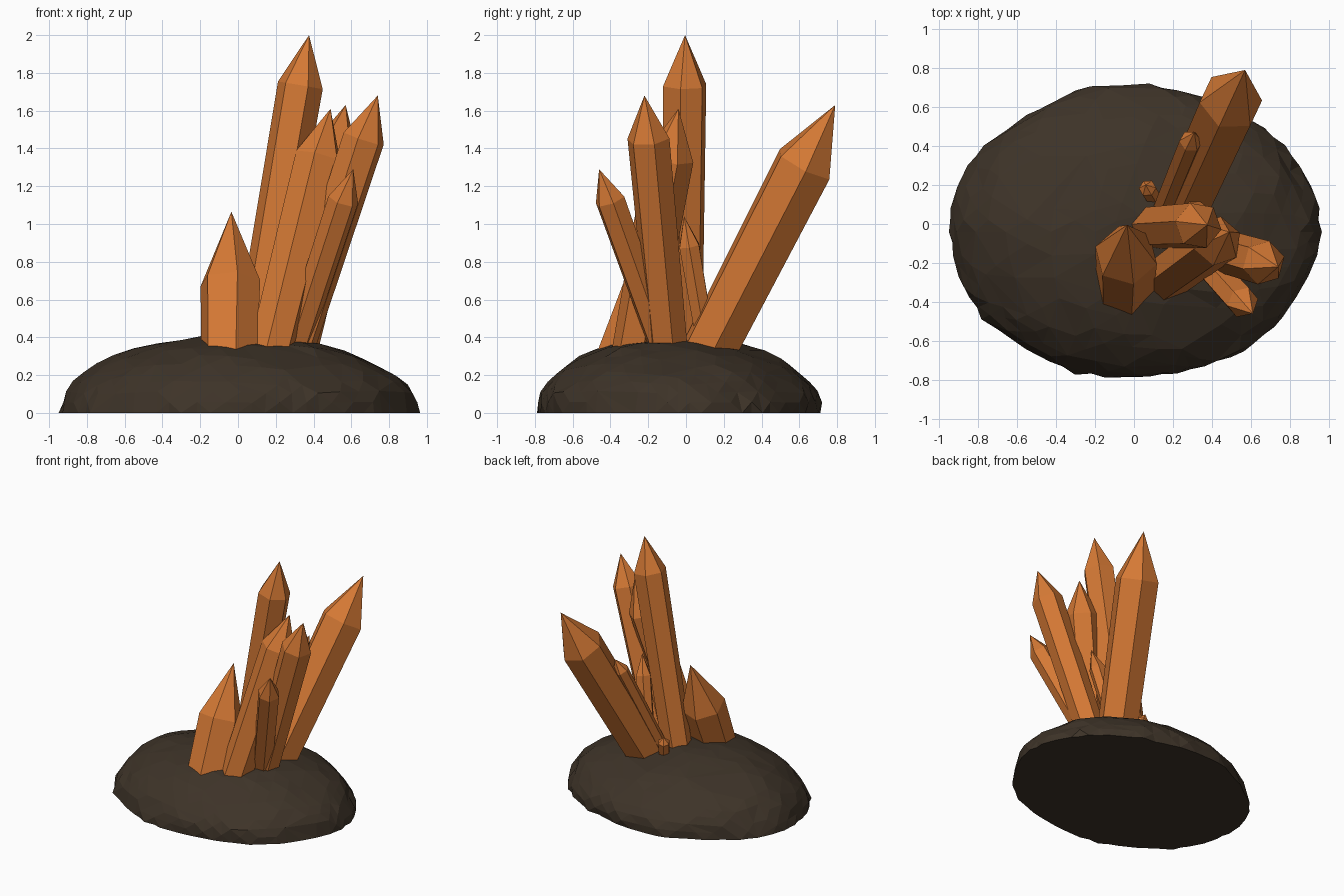
import bpy, bmesh, math
from mathutils import Vector, noise

if "Cube" in bpy.data.objects:
    bpy.data.objects.remove(bpy.data.objects["Cube"])


def material(name, rgb):
    m = bpy.data.materials.new(name)
    m.diffuse_color = (*rgb, 1)
    m.use_nodes = True
    m.node_tree.nodes["Principled BSDF"].inputs["Base Color"].default_value = m.diffuse_color
    return m


ORANGE = material("orange crystal", (0.66, 0.19, 0.035))
STONE = material("dark brown stone", (0.047, 0.033, 0.021))


def add_object(name, bm, mat):
    bmesh.ops.recalc_face_normals(bm, faces=bm.faces)
    mesh = bpy.data.meshes.new(name)
    bm.to_mesh(mesh)
    bm.free()
    mesh.materials.append(mat)
    ob = bpy.data.objects.new(name, mesh)
    bpy.context.collection.objects.link(ob)
    return ob


# Rock: faceted half ellipsoid with a flat underside
bm = bmesh.new()
bmesh.ops.create_icosphere(bm, subdivisions=4, radius=1)
for v in bm.verts:
    n = noise.noise(v.co * 2.3 + Vector((3, 1, 5))) * 0.035
    n += noise.noise(v.co * 6 + Vector((1, 7, 2))) * 0.025
    p = v.co * (1 + n)
    v.co = (p.x * 0.95, p.y * 0.75 - 0.04, p.z * 0.41)
bmesh.ops.dissolve_limit(bm, angle_limit=math.radians(7), verts=bm.verts, edges=bm.edges)
bmesh.ops.triangulate(bm, faces=bm.faces)
cut = bmesh.ops.bisect_plane(bm, geom=bm.verts[:] + bm.edges[:] + bm.faces[:],
                             plane_co=(0, 0, 0), plane_no=(0, 0, 1), clear_inner=True)
rim = [e for e in cut["geom_cut"] if isinstance(e, bmesh.types.BMEdge)]
bmesh.ops.contextual_create(bm, geom=rim)
add_object("rock_base", bm, STONE)


# Crystals: six-sided shafts with pyramid points, sunk into the rock
def crystal(name, root, tip, radius, point, turn):
    root, tip = Vector(root), Vector(tip)
    axis = (tip - root).normalized()
    rot = Vector((0, 0, 1)).rotation_difference(axis)
    bm = bmesh.new()
    rings = []
    for centre, r in ((root - axis * 0.15, radius * 0.92), (tip - axis * point, radius)):
        ring = []
        for k in range(6):
            a = math.radians(turn + 60 * k)
            ring.append(bm.verts.new(centre + rot @ Vector((r * math.cos(a), r * math.sin(a), 0))))
        rings.append(ring)
    apex = bm.verts.new(tip)
    low, high = rings
    bm.faces.new(low[::-1])
    for k in range(6):
        j = (k + 1) % 6
        bm.faces.new((low[k], low[j], high[j], high[k]))
        bm.faces.new((high[k], high[j], apex))
    add_object(name, bm, ORANGE)


crystal("tall_crystal", (0.10, -0.02, 0.4), (0.376, -0.005, 2.0), 0.122, 0.27, -10)
crystal("back_crystal", (0.283, 0.157, 0.4), (0.57, 0.79, 1.63), 0.165, 0.36, 5)
crystal("right_crystal", (0.32, -0.10, 0.4), (0.74, -0.22, 1.68), 0.115, 0.24, 15)
crystal("middle_crystal", (0.19, -0.26, 0.4), (0.49, -0.04, 1.61), 0.13, 0.27, 20)
crystal("front_right_crystal", (0.32, -0.14, 0.4), (0.61, -0.46, 1.29), 0.083, 0.18, 10)
crystal("stubby_front_crystal", (-0.045, -0.29, 0.37), (-0.035, -0.005, 1.065), 0.165, 0.41, -17)
crystal("small_back_crystal", (0.16, 0.10, 0.4), (0.31, 0.47, 1.2), 0.06, 0.11, 0)
crystal("small_inner_crystal", (0.27, 0.10, 0.4), (0.40, -0.01, 1.04), 0.06, 0.16, 0)
crystal("tiny_crystal", (0.09, 0.15, 0.38), (0.06, 0.2, 0.53), 0.045, 0.05, 0)
